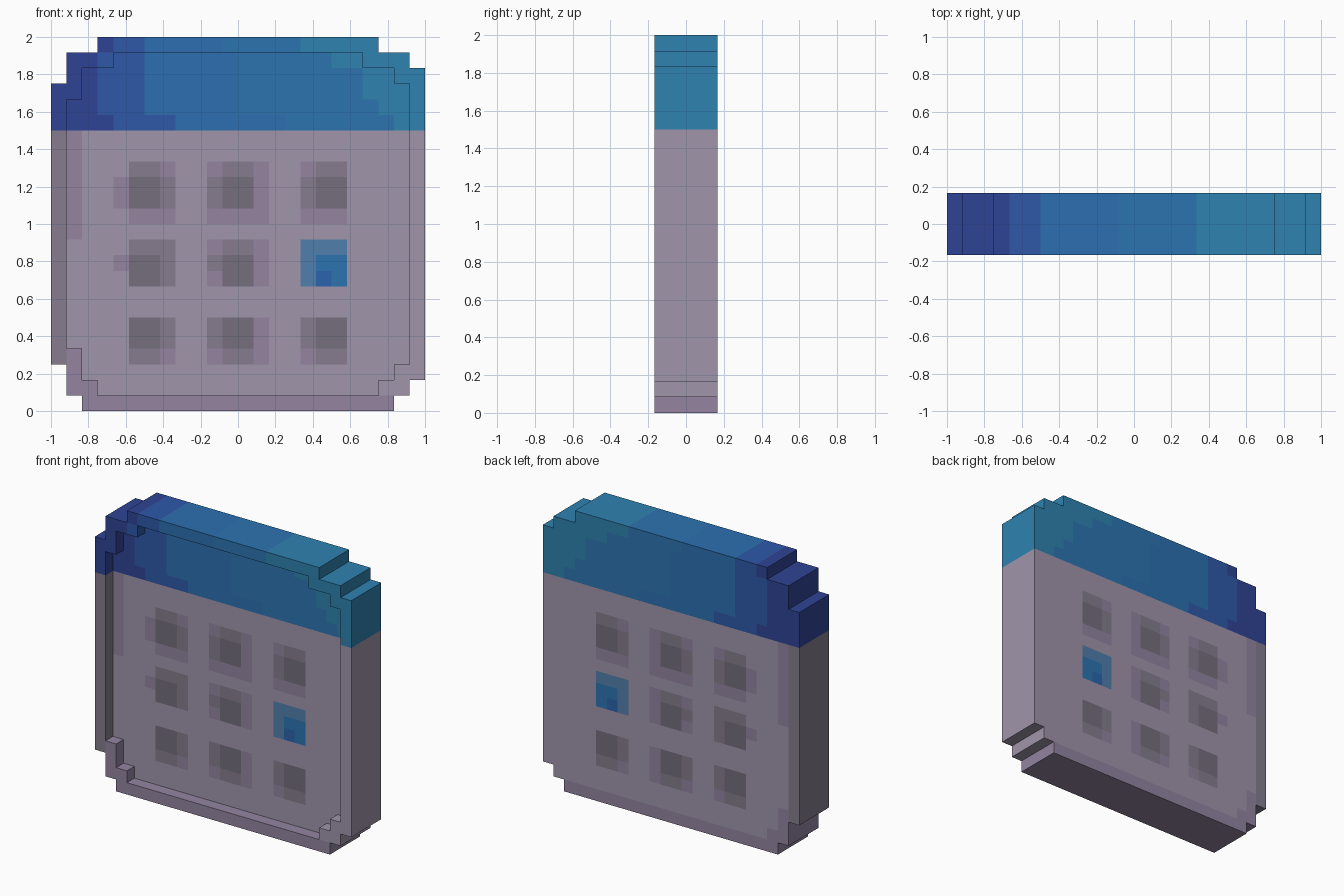
import bpy, bmesh

if "Cube" in bpy.data.objects:
    bpy.data.objects.remove(bpy.data.objects["Cube"])

N, U = 24, 1 / 12                      # pixel grid and pixel size
DEPTH = (-2 * U, -U, 2 * U)            # rim front, recessed face, back


def cells(*rects):
    """Set of pixels covered by (x0, z0, x1, z1) rectangles."""
    return {(i, j) for x0, z0, x1, z1 in rects
            for i in range(x0, x1) for j in range(z0, z1)}


def material(name, hexcol):
    rgb = [int(hexcol[k:k + 2], 16) / 255 for k in (0, 2, 4)]
    lin = [c / 12.92 if c < .04045 else ((c + .055) / 1.055) ** 2.4 for c in rgb]
    m = bpy.data.materials.new(name)
    m.diffuse_color = (*lin, 1)
    m.use_nodes = True
    m.node_tree.nodes["Principled BSDF"].inputs["Base Color"].default_value = m.diffuse_color
    return m


COL = {n: material(n, h) for n, h in dict(
    paper="A095AB", mauve="9384A0", grey="867C8E", dark_grey="756E7D",
    navy="2F4495", royal="2E59A9", azure="2C6FB0", sky="2C74B0", teal="2F82B1",
    pale_blue="517FAC", deep_blue="2B64AE").items()}

# Stepped silhouette and the shallow recess in the front
outline = cells((0, 3, 23, 21), (1, 1, 23, 23), (2, 0, 22, 2),
                (3, 22, 21, 24), (20, 2, 24, 22))
recess = cells((1, 4, 20, 20), (2, 2, 22, 22), (3, 1, 21, 3),
               (4, 20, 20, 23), (20, 3, 23, 21))
layers = [outline - recess, outline]   # rim layer, slab layer

paint = {}


def fill(part, colour, *rects):
    for c in cells(*rects):
        paint[c] = (part, colour)


# Page with shaded left and bottom edges
fill("page", "paper", (0, 0, N, 18))
fill("page", "grey", (0, 3, 1, 18))
fill("page", "mauve", (1, 11, 2, 18), (0, 0, N, 1), (1, 1, 3, 2), (1, 2, 2, 4))

# Header colour bands: column where each band ends, rows 18 to 23
bands = [(4, 8, 15, 22), (3, 6, 12, 21), (3, 6, 12, 20),
         (3, 6, 12, 20), (3, 6, 12, 18), (4, 6, 11, 16)]
for row, ends in enumerate(bands, 18):
    stops = (0, *ends, N)
    for k, colour in enumerate(("navy", "royal", "azure", "sky", "teal")):
        fill("header", colour, (stops[k], row, stops[k + 1], row + 1))


# Day squares: 3 x 3 pixels, dark core on one side, soft corner on the other
def day(x, z, core, edge_row):
    fill("day_squares", "grey", (x, z, x + 3, z + 3))
    core_z = z + 1 if edge_row == 0 else z
    fill("day_squares", "dark_grey", (x + core, core_z, x + core + 2, core_z + 2))
    soft = x + 2 if core == 0 else x
    fill("day_squares", "mauve", (soft, z + edge_row, soft + 1, z + edge_row + 1))


for z, edge_row in ((3, 0), (8, 2), (13, 2)):
    for x, core in ((5, 0), (10, 1), (16, 1)):
        day(x, z, core, edge_row)
    fill("day_squares", "mauve", (13, z, 14, z + 3))
for x0, x1 in ((5, 8), (10, 14), (16, 19)):
    fill("day_squares", "mauve", (x0, 12, x1, 13))
fill("day_squares", "mauve", (4, 13, 5, 15), (4, 9, 5, 10), (10, 8, 11, 9))
fill("day_squares", "grey", (7, 10, 8, 11))

# Highlighted day
fill("today_square", "pale_blue", (16, 8, 19, 11))
fill("today_square", "sky", (17, 8, 19, 10))
fill("today_square", "deep_blue", (17, 8, 18, 9))

# Collect the exposed faces of each part
parts = {}


def add_face(part, colour, pts):
    bm, slots = parts.setdefault(part, (bmesh.new(), []))
    if colour not in slots:
        slots.append(colour)
    f = bm.faces.new([bm.verts.new(p) for p in pts])
    f.material_index = slots.index(colour)


for k, layer in enumerate(layers):
    ya, yb = DEPTH[k], DEPTH[k + 1]
    for i, j in sorted(layer):
        part, colour = paint[i, j]
        if k == 0:
            part += "_rim"
        x0, x1, z0, z1 = i * U - 1, (i + 1) * U - 1, j * U, (j + 1) * U
        ring = [(x0, z0), (x1, z0), (x1, z1), (x0, z1)]
        if k == 0 or (i, j) not in layers[0]:
            add_face(part, colour, [(x, ya, z) for x, z in ring])
        if k == 1:
            add_face(part, colour, [(x, yb, z) for x, z in reversed(ring)])
        for e, (di, dj) in enumerate(((0, -1), (1, 0), (0, 1), (-1, 0))):
            if (i + di, j + dj) not in layer:
                (ax, az), (bx, bz) = ring[e], ring[(e + 1) % 4]
                add_face(part, colour, [(ax, ya, az), (ax, yb, az),
                                        (bx, yb, bz), (bx, ya, bz)])

for name, (bm, slots) in parts.items():
    bmesh.ops.remove_doubles(bm, verts=bm.verts, dist=1e-4)
    me = bpy.data.meshes.new(name)
    bm.to_mesh(me)
    bm.free()
    for s in slots:
        me.materials.append(COL[s])
    bpy.context.collection.objects.link(bpy.data.objects.new(name, me))
